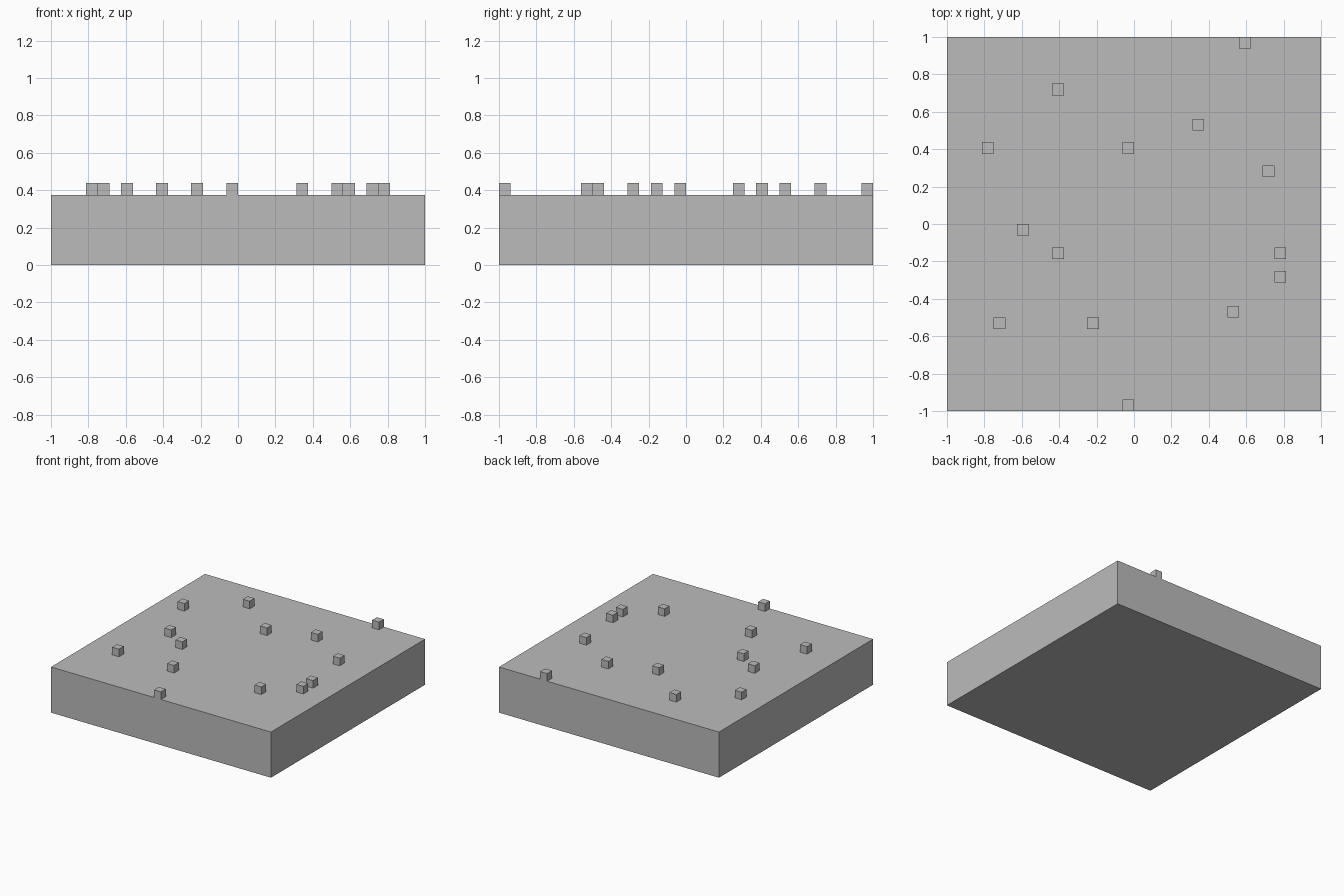
import bpy
import bmesh
from mathutils import Matrix, Vector

cube = bpy.data.objects.get("Cube")
if cube:
    bpy.data.objects.remove(cube, do_unlink=True)

# Single plain grey
GREY = (0.5, 0.5, 0.5, 1.0)
grey = bpy.data.materials.new("grey")
grey.use_nodes = True
grey.diffuse_color = GREY
grey.node_tree.nodes["Principled BSDF"].inputs["Base Color"].default_value = GREY

UNIT = 2 / 32          # everything snaps to a 32 x 32 grid of cells
SLAB_CELLS = 6         # slab height in cells
SLAB_TOP = SLAB_CELLS * UNIT


def box(name, size, centre, open_bottom=False):
    """Box with flat faces; the bottom can be left off where it is buried."""
    bm = bmesh.new()
    bmesh.ops.create_cube(bm, size=1, matrix=Matrix.Diagonal((*size, 1)))
    if open_bottom:
        hidden = [f for f in bm.faces if f.normal.z < -0.5]
        bmesh.ops.delete(bm, geom=hidden, context='FACES_ONLY')
    mesh = bpy.data.meshes.new(name)
    bm.to_mesh(mesh)
    bm.free()
    mesh.materials.append(grey)
    obj = bpy.data.objects.new(name, mesh)
    obj.location = Vector(centre)
    bpy.context.collection.objects.link(obj)
    return obj


# Base slab
box("base_slab", (2, 2, SLAB_TOP), (0, 0, SLAB_TOP / 2))

# Small cubes scattered on top, as (column, row) cells from the front right corner
CELLS = [(25, 31), (9, 27), (21, 24), (3, 22), (15, 22), (27, 20), (6, 15),
         (9, 13), (28, 13), (28, 11), (24, 8), (4, 7), (12, 7), (15, 0)]
for number, (column, row) in enumerate(CELLS, 1):
    box(f"small_cube_{number}", (UNIT, UNIT, UNIT),
        (-1 + (column + 0.5) * UNIT, -1 + (row + 0.5) * UNIT, SLAB_TOP + UNIT / 2),
        open_bottom=True)
